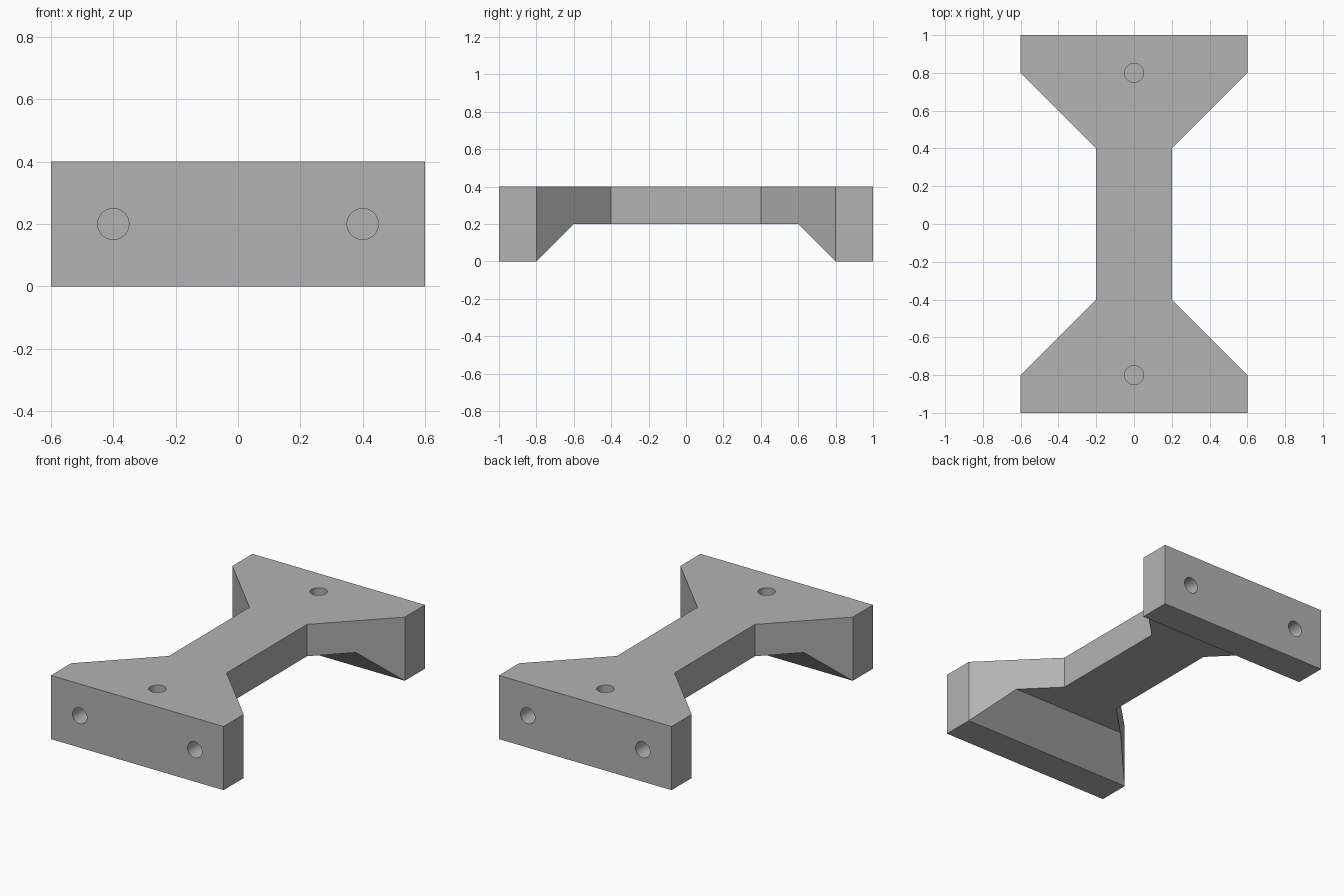
import bpy, bmesh, math
from mathutils import Matrix, Vector

if "Cube" in bpy.data.objects:
    bpy.data.objects.remove(bpy.data.objects["Cube"], do_unlink=True)

grey = bpy.data.materials.new("plain grey")
grey.use_nodes = True
colour = (0.45, 0.45, 0.45, 1)
grey.diffuse_color = colour
grey.node_tree.nodes["Principled BSDF"].inputs["Base Color"].default_value = colour


def finish(name, bm):
    bmesh.ops.recalc_face_normals(bm, faces=bm.faces)
    mesh = bpy.data.meshes.new(name)
    bm.to_mesh(mesh)
    bm.free()
    mesh.materials.append(grey)
    obj = bpy.data.objects.new(name, mesh)
    bpy.context.collection.objects.link(obj)
    return obj


def prism(name, points, direction):
    """Extrude a closed outline along a vector."""
    bm = bmesh.new()
    face = bm.faces.new([bm.verts.new(p) for p in points])
    out = bmesh.ops.extrude_face_region(bm, geom=[face])
    moved = [v for v in out["geom"] if isinstance(v, bmesh.types.BMVert)]
    bmesh.ops.translate(bm, verts=moved, vec=direction)
    return finish(name, bm)


def combine(target, cutter, operation):
    mod = target.modifiers.new("cut", "BOOLEAN")
    mod.operation, mod.solver, mod.object = operation, "EXACT", cutter
    bpy.ops.object.select_all(action="DESELECT")
    bpy.context.view_layer.objects.active = target
    target.select_set(True)
    bpy.ops.object.modifier_apply(modifier=mod.name)
    bpy.data.objects.remove(cutter, do_unlink=True)


# Flared bar: plan outline, mirrored front to back
half = [(0.2, 0.4), (0.6, 0.8), (0.6, 1), (-0.6, 1), (-0.6, 0.8), (-0.2, 0.4)]
plan = half + [(-x, -y) for x, y in half]
bracket = prism("bracket", [(x, y, 0) for x, y in plan], (0, 0, 0.4))

# Raised underside with sloped shoulders
side = [(-0.8, 0), (-0.6, 0.2), (0.6, 0.2), (0.8, 0), (0.9, -0.1), (-0.9, -0.1)]
combine(bracket, prism("underside_cutter", [(-1, y, z) for y, z in side], (2, 0, 0)),
        "DIFFERENCE")


# Blind bolt holes in the end faces and the top
def drill(mouth, axis, depth=0.2, radius=0.05):
    axis = Vector(axis)
    bm = bmesh.new()
    spin = axis.to_track_quat("Z", "Y").to_matrix().to_4x4()
    bmesh.ops.create_cone(bm, cap_ends=True, segments=48, radius1=radius,
                          radius2=radius, depth=depth * 2,
                          matrix=Matrix.Translation(mouth) @ spin)
    combine(bracket, finish("hole_cutter", bm), "DIFFERENCE")


for end in (-1, 1):
    drill((0, 0.8 * end, 0.4), (0, 0, 1))
    for x in (-0.4, 0.4):
        drill((x, end, 0.2), (0, end, 0))

bpy.ops.object.shade_smooth_by_angle(angle=math.radians(30))
